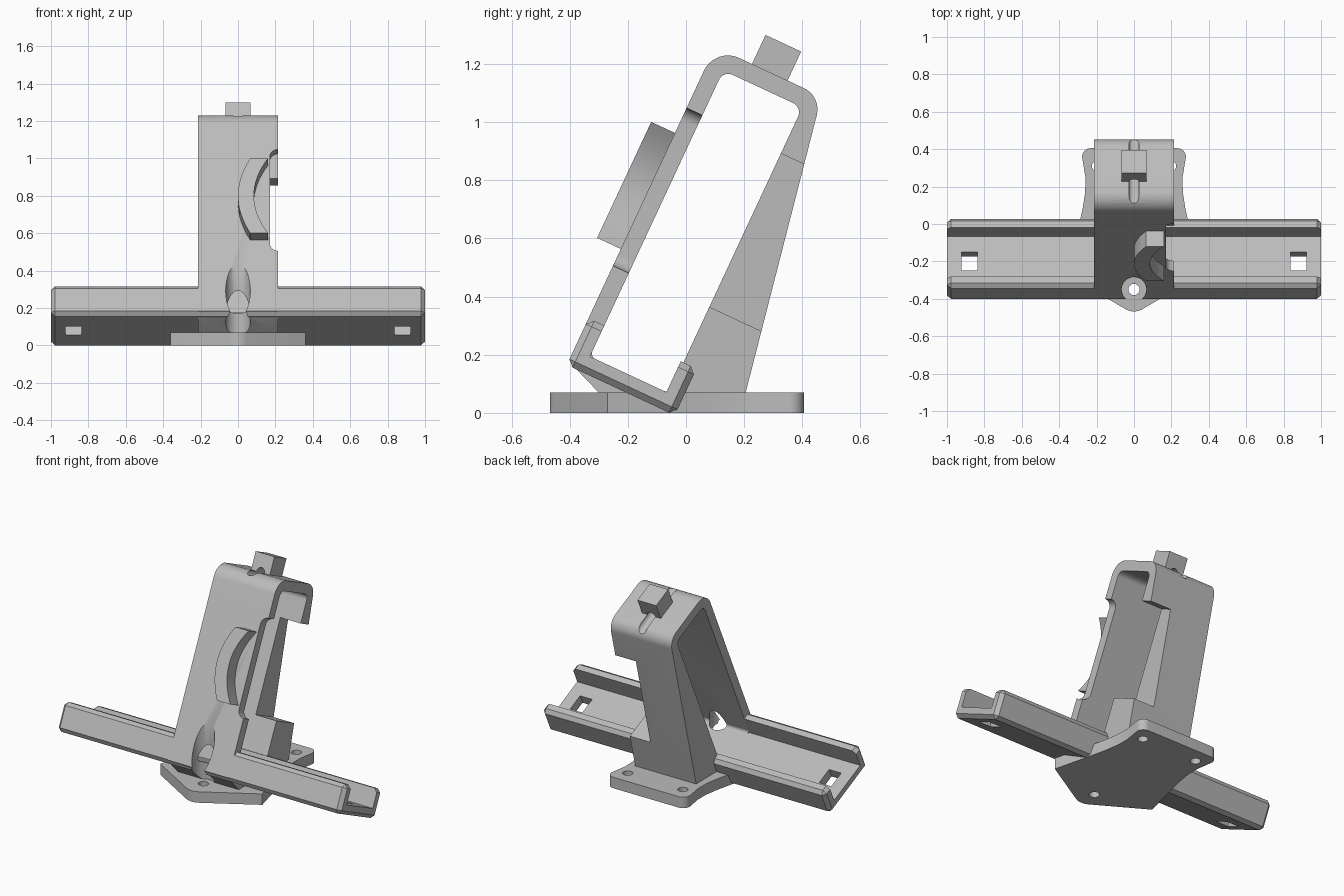
import bpy, bmesh, math
from mathutils import Vector

if "Cube" in bpy.data.objects:
    bpy.data.objects.remove(bpy.data.objects["Cube"], do_unlink=True)

grey = bpy.data.materials.new("plain grey")
grey.use_nodes = True
grey.diffuse_color = (0.5, 0.5, 0.5, 1)
grey.node_tree.nodes["Principled BSDF"].inputs["Base Color"].default_value = (0.5, 0.5, 0.5, 1)

TILT = math.radians(25)
C, S = math.cos(TILT), math.sin(TILT)
HALF = 0.215          # half width of the upright
DEPTH = 0.41          # depth of the leaning frame
TOP = 1.207           # length of the leaning frame


def lean(a, b):
    """Leaning coordinates (a = backwards, b = up along the plate) to y, z."""
    return (-0.41 + a * C + b * S, 0.165 - a * S + b * C)


# Placement of a flat profile (p, q) and its extrusion distance d
def side(p, q, d):
    return Vector((d, p, q))


def flat(p, q, d):
    return Vector((p, q, d))


def plate(p, q, d):
    return Vector((p, *lean(d, q)))


def rounded(corners, steps=8):
    """Profile from (p, q, radius) corners."""
    out = []
    n = len(corners)
    for i, (p, q, r) in enumerate(corners):
        c = Vector((p, q))
        if r == 0:
            out.append((p, q))
            continue
        u = (Vector(corners[i - 1][:2]) - c).normalized()
        v = (Vector(corners[(i + 1) % n][:2]) - c).normalized()
        half = u.angle(v) / 2
        centre = c + (u + v).normalized() * (r / math.sin(half))
        start = c + u * (r / math.tan(half)) - centre
        end = c + v * (r / math.tan(half)) - centre
        for k in range(steps + 1):
            d = start.lerp(end, k / steps).normalized() * r
            out.append(tuple(centre + d))
    return out


def finish(bm, name):
    bmesh.ops.recalc_face_normals(bm, faces=bm.faces)
    me = bpy.data.meshes.new(name)
    bm.to_mesh(me)
    bm.free()
    me.materials.append(grey)
    ob = bpy.data.objects.new(name, me)
    bpy.context.collection.objects.link(ob)
    return ob


def prism(name, pts, lo, hi, place):
    bm = bmesh.new()
    ends = [[bm.verts.new(place(p, q, d)) for p, q in pts] for d in (lo, hi)]
    for ring in ends:
        bm.faces.new(ring)
    n = len(pts)
    for i in range(n):
        j = (i + 1) % n
        bm.faces.new((ends[0][i], ends[0][j], ends[1][j], ends[1][i]))
    return finish(bm, name)


def box(name, x0, x1, a0, a1, b0, b1, bevel=0):
    """Box aligned with the leaning frame."""
    ob = prism(name, [(x0, b0), (x1, b0), (x1, b1), (x0, b1)], a0, a1, plate)
    if bevel:
        bm = bmesh.new()
        bm.from_mesh(ob.data)
        bmesh.ops.bevel(bm, geom=bm.edges[:], offset=bevel, segments=1, affect='EDGES')
        bm.to_mesh(ob.data)
        bm.free()
    return ob


def circle(x, y, r, n=32):
    return [(x + r * math.cos(math.tau * i / n), y + r * math.sin(math.tau * i / n)) for i in range(n)]


def cut(target, *cutters):
    bpy.context.view_layer.objects.active = target
    for c in cutters:
        m = target.modifiers.new("cut", 'BOOLEAN')
        m.operation, m.solver, m.object = 'DIFFERENCE', 'EXACT', c
        bpy.ops.object.modifier_apply(modifier=m.name)


helpers = []


def cutter(ob):
    ob.hide_render = True
    helpers.append(ob)
    return ob


# Upright frame with the wedge-shaped rear leg
outer = rounded([
    (*lean(0, 0.02), 0), (*lean(0, TOP), 0.09), (*lean(0.404, TOP), 0.08),
    (0.195, 0.03, 0), (-0.3, 0.03, 0), (-0.3, 0.07, 0), (*lean(0.03, 0.003), 0)])
frame = prism("upright_frame", outer, -HALF, HALF, side)
window = rounded([(*lean(0.06, 0.06), 0.02), (*lean(0.06, 1.145), 0.035),
                  (*lean(0.36, 1.145), 0.035), (*lean(0.36, 0.06), 0.02)])
opening = cutter(prism("opening_cutter", window, -0.5, 0.5, side))
front_notch = cutter(prism("front_notch_cutter", rounded([
    (0.3, 0.376, 0), (0.17, 0.376, 0.045), (0.17, 0.975, 0.045), (0.3, 0.975, 0)]),
    -0.2, 0.2, plate))
rear_notch = cutter(box("rear_notch_cutter", 0.07, 0.4, 0.3, 0.9, 0.388, 0.97))
screw_access = cutter(prism("screw_access_cutter", circle(0, -0.35, 0.066), 0.07, 0.9, flat))
cut(frame, opening, front_notch, rear_notch, screw_access)

# Long tray with slots near both ends
tray = box("tray", -1, 1, 0, DEPTH, 0, 0.177, bevel=0.022)
tray_hollow = cutter(box("tray_cutter", -1.2, 1.2, 0.06, 0.35, 0.06, 0.4))
slots = [cutter(box("slot_cutter", s * 0.88 - 0.043, s * 0.88 + 0.043, 0.15, 0.26, -0.2, 0.3))
         for s in (-1, 1)]
cut(tray, tray_hollow, screw_access, *slots)

# Foot plate with three screw holes
half = [(0.36, -0.27, 0), (0.305, -0.05, 0), (0.275, 0.08, 0), (0.261, 0.17, 0),
        (0.26, 0.25, 0), (0.285, 0.405, 0.045)]
outline = rounded([(0, -0.482, 0.09)] + half + [(-x, y, r) for x, y, r in reversed(half)])
foot = prism("foot_plate", outline, 0, 0.07, flat)
cut(foot, *[cutter(prism("hole_cutter", circle(x, y, 0.03), -0.1, 0.2, flat))
            for x, y in ((0, -0.35), (-0.195, 0.31), (0.195, 0.31))])

# Curved rib on the front
ts = [i / 8 - 1 for i in range(17)]
rib = prism("curved_rib",
            [(0.065 * t * t, 0.66 + 0.22 * t) for t in ts]
            + [(0.085 + 0.075 * t * t, 0.66 + 0.22 * t) for t in reversed(ts)],
            -0.09, 0.02, plate)

# Block on top and the round groove running beneath it
block = box("top_block", -0.066, 0.066, 0.14, 0.275, TOP - 0.03, 1.317)
groove = cutter(prism("groove_cutter", circle(0, TOP, 0.028, 24), -0.1, 0.6, plate))
cut(frame, groove)
cut(block, groove)

for ob in helpers:
    bpy.data.objects.remove(ob, do_unlink=True)

for ob in (frame, tray, foot, rib, block):
    bpy.ops.object.select_all(action='DESELECT')
    ob.select_set(True)
    bpy.context.view_layer.objects.active = ob
    bpy.ops.object.shade_smooth_by_angle(angle=math.radians(30))
